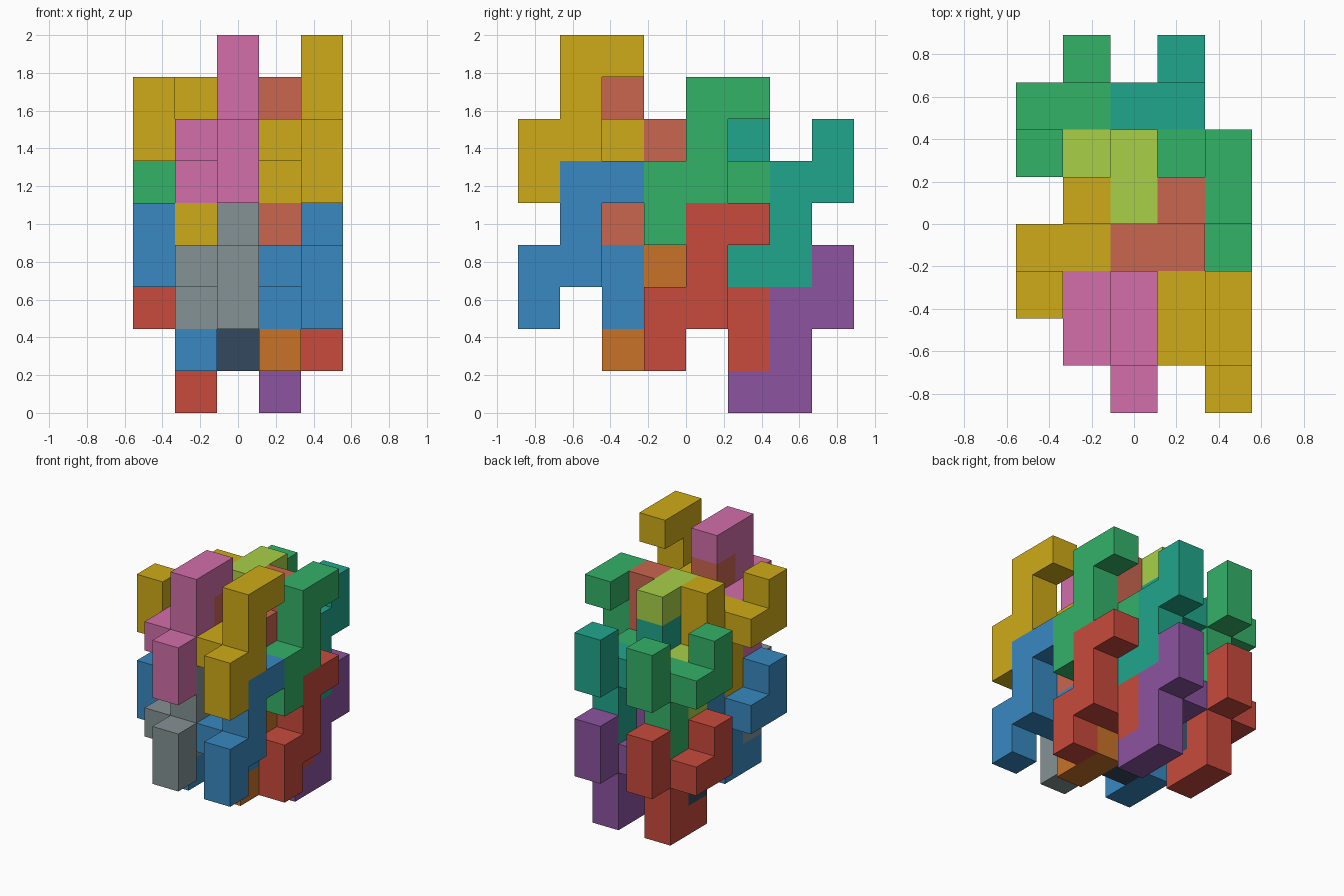
import bpy, bmesh

if "Cube" in bpy.data.objects:
    bpy.data.objects.remove(bpy.data.objects["Cube"])

U = 2 / 9                      # size of one cube cell
SIZE = (5, 8, 9)               # cells along x, y, z

# One nine-cell block shape: steps from its first cell
SHAPE = [(0, 0, 0), (0, 0, 1), (0, 1, 1), (0, 1, 2), (0, 1, 3), (0, 2, 3),
         (-1, 1, 1), (-1, 2, 1), (-1, 2, 0)]

COLOURS = {
    "yellow": "CFAB18", "blue": "3889C1", "pink": "D26EAA", "grey": "849294",
    "green": "34B268", "red": "C84A3C", "lime": "A8D048", "navy": "34495E",
    "salmon": "C9664E", "orange": "C87228", "teal": "20A68C", "purple": "8C54A0",
}

# Upright blocks (+1) and blocks turned half round the x axis (-1):
# turn, first cell of the upper block, upper colour, lower colour
STACKS = [
    (1, (4, 0, 5), "yellow", "blue"), (1, (2, 0, 5), "pink", "grey"),
    (1, (4, 3, 4), "green", "red"), (1, (2, 3, 4), "lime", "navy"),
    (-1, (3, 4, 7), "salmon", "orange"), (-1, (1, 4, 7), "yellow", "blue"),
    (-1, (3, 7, 6), "teal", "purple"), (-1, (1, 7, 6), "green", "red"),
]


def material(name):
    mat = bpy.data.materials.get(name)
    if not mat:
        mat = bpy.data.materials.new(name)
        h = COLOURS[name]
        rgb = [int(h[i:i + 2], 16) / 255 for i in (0, 2, 4)]
        mat.diffuse_color = [((c + 0.055) / 1.055) ** 2.4 for c in rgb] + [1]
        mat.use_nodes = True
        mat.node_tree.nodes["Principled BSDF"].inputs["Base Color"].default_value = mat.diffuse_color
    return mat


def block(name, first, turn, colour):
    cells = {(first[0] + a, first[1] + turn * b, first[2] + turn * c)
             for a, b, c in SHAPE}
    bm = bmesh.new()
    verts = {}

    def corner(p):
        if p not in verts:
            verts[p] = bm.verts.new(
                ((p[0] - SIZE[0] / 2) * U, (p[1] - SIZE[1] / 2) * U, p[2] * U))
        return verts[p]

    # Outer skin only: a face wherever a cell has no neighbour
    for cell in cells:
        for axis in range(3):
            for side in (0, 1):
                near = list(cell)
                near[axis] += 2 * side - 1
                if tuple(near) in cells:
                    continue
                loop = []
                for s, t in ((0, 0), (1, 0), (1, 1), (0, 1)):
                    p = list(cell)
                    p[axis] += side
                    p[(axis + 1) % 3] += s
                    p[(axis + 2) % 3] += t
                    loop.append(corner(tuple(p)))
                bm.faces.new(loop if side else loop[::-1])
    # Merge flat neighbouring faces
    bmesh.ops.dissolve_limit(bm, angle_limit=0.01, verts=bm.verts[:], edges=bm.edges[:])
    mesh = bpy.data.meshes.new(name)
    bm.to_mesh(mesh)
    bm.free()
    mesh.materials.append(material(colour))
    bpy.context.collection.objects.link(bpy.data.objects.new(name, mesh))


# Each stack is two equal blocks, three cells apart in height
for i, (turn, (x, y, z), upper, lower) in enumerate(STACKS, 1):
    block(f"upper_{upper}_block_{i}", (x, y, z), turn, upper)
    block(f"lower_{lower}_block_{i}", (x, y, z - 3), turn, lower)
